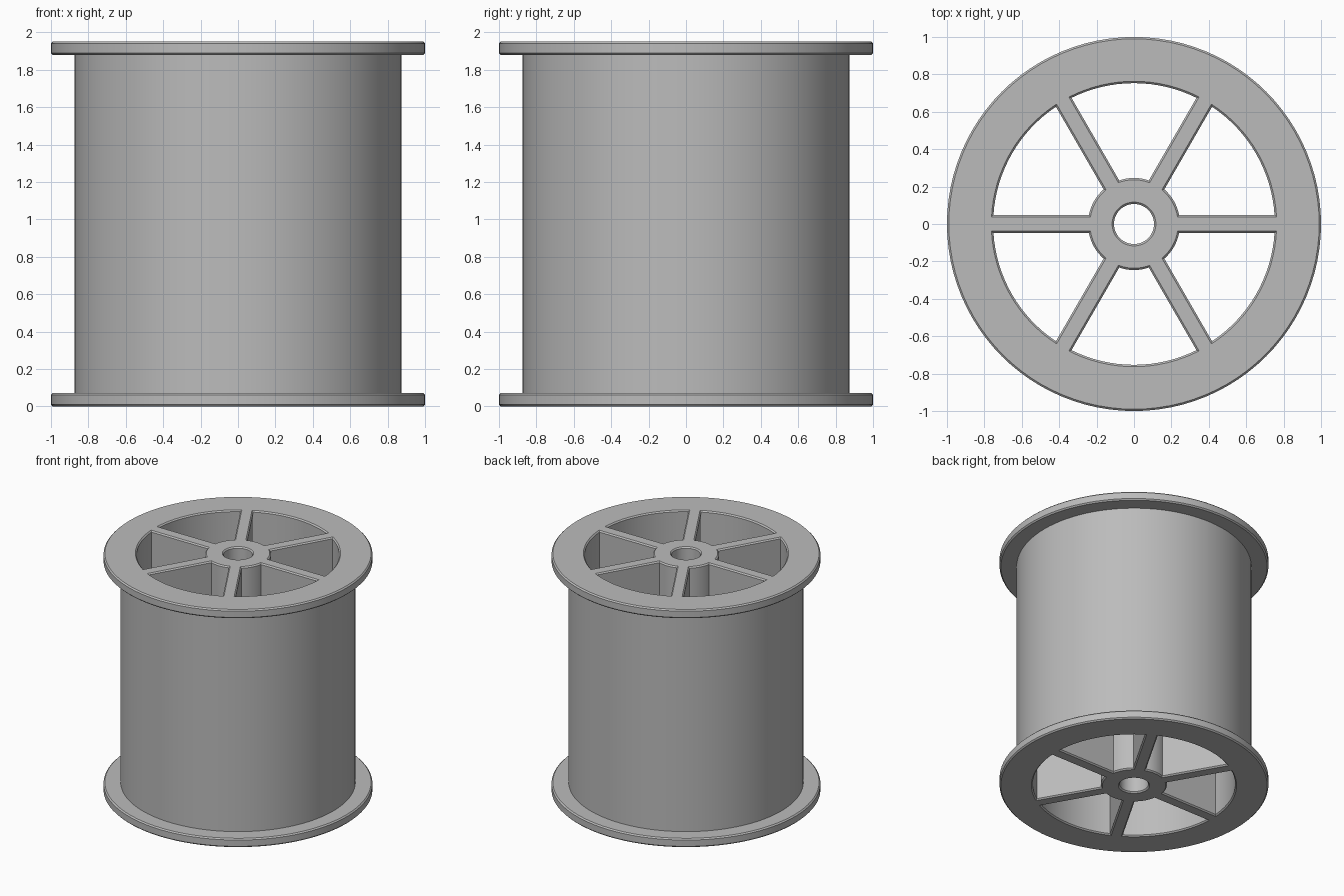
import bpy, bmesh
from math import sin, cos, pi, asin

if "Cube" in bpy.data.objects:
    bpy.data.objects.remove(bpy.data.objects["Cube"])

H, T, C = 1.95, 0.072, 0.01      # total height, flange thickness, chamfer
R_FLANGE, R_BARREL, R_WINDOW, R_HUB, R_BORE = 1.0, 0.873, 0.753, 0.246, 0.107
HALF_SPOKE, SEGMENTS, ARC = 0.048, 96, 16

grey = bpy.data.materials.new("grey plastic")
grey.diffuse_color = (0.5, 0.5, 0.5, 1)
grey.use_nodes = True
grey.node_tree.nodes["Principled BSDF"].inputs["Base Color"].default_value = grey.diffuse_color


def make_object(name, bm):
    bmesh.ops.recalc_face_normals(bm, faces=bm.faces)
    mesh = bpy.data.meshes.new(name)
    bm.to_mesh(mesh)
    bm.free()
    mesh.materials.append(grey)
    obj = bpy.data.objects.new(name, mesh)
    bpy.context.collection.objects.link(obj)
    return obj


def bridge(bm, a, b):
    for i in range(len(a)):
        j = (i + 1) % len(a)
        bm.faces.new((a[i], a[j], b[j], b[i]))


def lathe(name, profile):
    """Turn a closed (radius, z) profile around the z axis."""
    bm = bmesh.new()
    rings = [[bm.verts.new((r * cos(2 * pi * i / SEGMENTS), r * sin(2 * pi * i / SEGMENTS), z))
              for i in range(SEGMENTS)] for r, z in profile]
    for k, ring in enumerate(rings):
        bridge(bm, ring, rings[(k + 1) % len(rings)])
    return make_object(name, bm)


def window_outline(turn, d):
    """Opening between two spokes, grown outward by d."""
    w = HALF_SPOKE - d
    points = []
    for r, forward in ((R_WINDOW + d, True), (R_HUB - d, False)):
        start = asin(w / r)
        end = pi / 3 - start
        for i in range(ARC + 1):
            t = i / ARC if forward else 1 - i / ARC
            a = turn + start + (end - start) * t
            points.append((r * cos(a), r * sin(a)))
    return points


# Spool body: bore, two chamfered flanges and the barrel between them
lower = [(R_BORE, C), (R_BORE + C, 0), (R_FLANGE - C, 0), (R_FLANGE, C),
         (R_FLANGE, T - C), (R_FLANGE - C, T), (R_BARREL, T)]
spool = lathe("spool", lower + [(r, H - z) for r, z in reversed(lower)])

# Six through openings with flared ends, leaving the hub and spokes
bm = bmesh.new()
for k in range(6):
    rings = [[bm.verts.new((x, y, z)) for x, y in window_outline(k * pi / 3, d)]
             for z, d in ((-C, 2 * C), (C, 0), (H - C, 0), (H + C, 2 * C))]
    for a, b in zip(rings, rings[1:]):
        bridge(bm, a, b)
    bm.faces.new(rings[0])
    bm.faces.new(rings[-1])
cutter = make_object("window_cutter", bm)

cut = spool.modifiers.new("windows", 'BOOLEAN')
cut.operation, cut.solver, cut.object = 'DIFFERENCE', 'EXACT', cutter
bpy.context.view_layer.objects.active = spool
spool.select_set(True)
bpy.ops.object.modifier_apply(modifier=cut.name)
bpy.data.objects.remove(cutter)

bpy.ops.object.shade_smooth_by_angle(angle=pi / 6)
